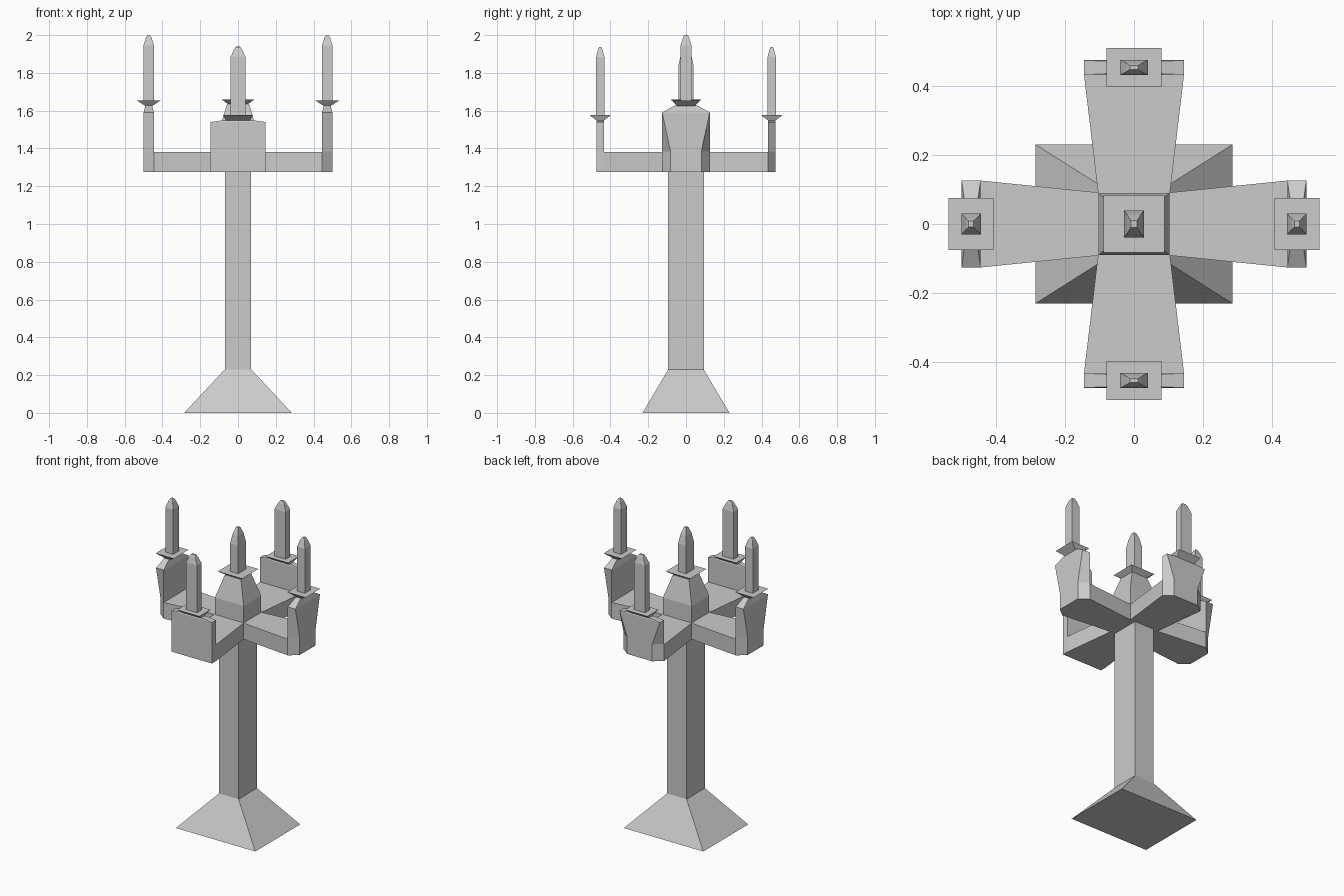
import bpy, bmesh, math

if "Cube" in bpy.data.objects:
    bpy.data.objects.remove(bpy.data.objects["Cube"])


def loft(name, sections, angle=0):
    """Stack of four-sided sections (z, r0, half width at r0, r1, half width at r1),
    laid out along +x and then turned about z."""
    bm = bmesh.new()
    c, s = math.cos(angle), math.sin(angle)
    rings = []
    for z, r0, w0, r1, w1 in sections:
        pts = [(r0, -w0), (r1, -w1), (r1, w1), (r0, w0)]
        rings.append([bm.verts.new((x * c - y * s, x * s + y * c, z)) for x, y in pts])
    bm.faces.new(rings[0][::-1])
    bm.faces.new(rings[-1])
    for a, b in zip(rings, rings[1:]):
        for i in range(4):
            j = (i + 1) % 4
            bm.faces.new((a[i], a[j], b[j], b[i]))
    bmesh.ops.recalc_face_normals(bm, faces=bm.faces)
    mesh = bpy.data.meshes.new(name)
    bm.to_mesh(mesh)
    bm.free()
    obj = bpy.data.objects.new(name, mesh)
    bpy.context.collection.objects.link(obj)
    return obj


def rects(name, rows, r=0, angle=0):
    """Rectangular loft: rows of (z, half depth, half width) centred at radius r."""
    return loft(name, [(z, r - d, w, r + d, w) for z, d, w in rows], angle)


# Flared foot and column
rects("stand_column", [(0, .285, .23), (.23, .07, .094), (1.29, .07, .094)])

# Centre hub, drip tray and candle
rects("centre_hub", [(1.275, .103, .09), (1.49, .103, .09), (1.635, .058, .052)])
rects("centre_drip_tray", [(1.633, .05, .045), (1.66, .088, .083)])
rects("centre_candle", [(1.655, .029, .039), (1.84, .029, .039),
                        (1.90, .02, .027), (1.94, .009, .01)])


def branch(side, angle, start, w_in, r0, r1, w, foot, top, neck, tray, candle, tip):
    """One arm with its raised end, cap, drip tray and candle."""
    mid = (r0 + r1) / 2
    # tapered horizontal arm
    loft(side + "_arm", [(z, start, w_in, r0, w) for z in (1.275, 1.38)], angle)
    # raised end block, outer face narrowing to the foot, then sloped cap
    hd, hw = neck
    loft(side + "_arm_end", [(1.275, r0, w, r1, foot), (1.385, r0, w, r1, foot),
                             (top, r0, w, r1, w),
                             (tray - .028, mid - hd, hw, mid + hd, hw)], angle)
    # drip tray
    td, tw = (.065, .075) if hw < .07 else (.057, .08)
    rects(side + "_drip_tray", [(tray - .03, hd, hw * .8), (tray, td, tw)], mid, angle)
    # candle with pointed top
    cd, cw = candle
    rects(side + "_candle", [(tray - .005, cd, cw), (tip - .055, cd, cw),
                             (tip - .015, cd * .55, cw * .55),
                             (tip, cd * .25, cw * .3)], mid, angle)


# Side branches (x) are taller than the front and back ones (y)
for side, angle in (("right", 0), ("left", math.pi)):
    branch(side, angle, .09, .09, .445, .5, .126, .082, 1.59, (.018, .06),
           1.655, (.028, .03), 2.0)
for side, angle, foot in (("back", math.pi / 2, .09), ("front", -math.pi / 2, .145)):
    branch(side, angle, .08, .103, .433, .475, .145, foot, 1.54, (.018, .08),
           1.577, (.022, .04), 1.938)
